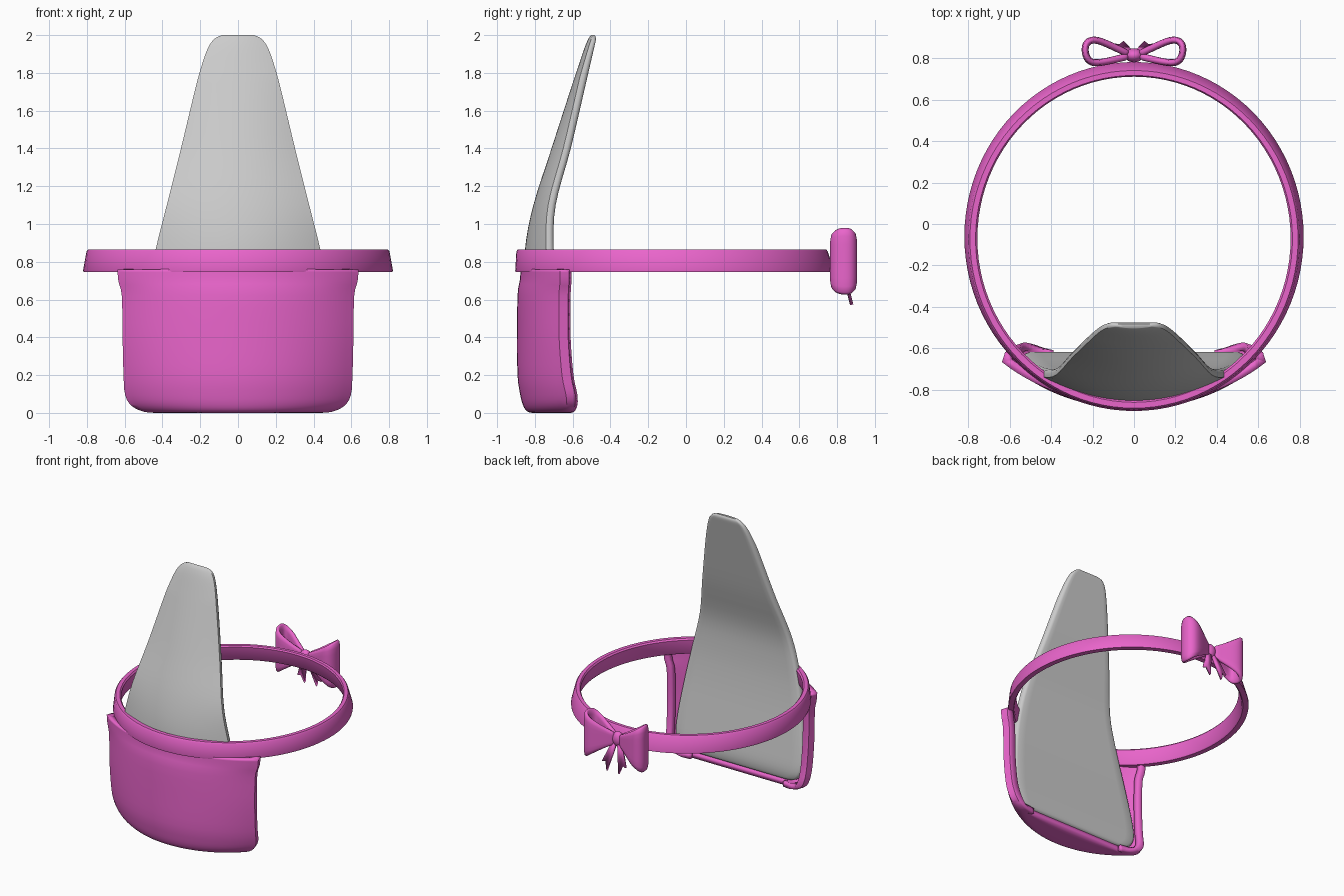
import bpy, bmesh, math

if "Cube" in bpy.data.objects:
    bpy.data.objects.remove(bpy.data.objects["Cube"])

pink = bpy.data.materials.new("pink")
pink.diffuse_color = (0.82, 0.13, 0.60, 1)
pink.use_nodes = True
pink.node_tree.nodes["Principled BSDF"].inputs["Base Color"].default_value = pink.diffuse_color


def finish(name, bm, mat=None, angle=40, thick=0, subdiv=0):
    bmesh.ops.recalc_face_normals(bm, faces=bm.faces)
    me = bpy.data.meshes.new(name)
    bm.to_mesh(me)
    bm.free()
    ob = bpy.data.objects.new(name, me)
    bpy.context.collection.objects.link(ob)
    if mat:
        me.materials.append(mat)
    if thick:
        m = ob.modifiers.new("thickness", 'SOLIDIFY')
        m.thickness, m.offset, m.use_even_offset = thick, 0, True
    if subdiv:
        m = ob.modifiers.new("smooth", 'SUBSURF')
        m.levels = m.render_levels = subdiv
    bpy.ops.object.select_all(action='DESELECT')
    ob.select_set(True)
    bpy.context.view_layer.objects.active = ob
    bpy.ops.object.shade_smooth_by_angle(angle=math.radians(angle))
    return ob


def loft(rows, closed_u=True, closed_v=False, caps=False):
    """Skin a list of point rows with quads."""
    bm = bmesh.new()
    vs = [[bm.verts.new(p) for p in r] for r in rows]
    n, m = len(vs[0]), len(vs)
    for j in range(m if closed_v else m - 1):
        a, b = vs[j], vs[(j + 1) % m]
        for i in range(n if closed_u else n - 1):
            k = (i + 1) % n
            bm.faces.new((a[i], a[k], b[k], b[i]))
    if caps:
        bm.faces.new(vs[0])
        bm.faces.new(vs[-1])
    return bm


def spline(keys, steps):
    """Catmull-Rom refinement of a list of tuples."""
    out = []
    for i in range(len(keys) - 1):
        p = [keys[max(0, min(len(keys) - 1, i + d))] for d in (-1, 0, 1, 2)]
        for s in range(steps):
            t = s / steps
            out.append(tuple(
                b + 0.5 * t * (c - a + t * (2 * a - 5 * b + 4 * c - d + t * (3 * (b - c) + d - a)))
                for a, b, c, d in zip(*p)))
    return out + [keys[-1]]


# Belt: flared oval band, section given as (z, half width, front y, back y)
section = [(.745, .818, -.902, .783), (.755, .82, -.904, .783), (.855, .802, -.898, .75),
           (.866, .793, -.89, .742), (.866, .766, -.862, .718), (.855, .757, -.852, .712),
           (.755, .772, -.862, .735), (.745, .78, -.868, .745)]
rows = []
for z, a, y0, y1 in section:
    rows.append([(a * math.cos(t), (y0 + y1) / 2 + (y1 - y0) / 2 * math.sin(t), z)
                 for t in (math.tau * i / 96 for i in range(96))])
finish("belt", loft(rows, closed_v=True), pink)

# Pocket: curved shell with turned-in side lips and a floor
A = math.radians(47)
keys = [(.76, .615, -.855, -.66), (.70, .61, -.86, -.66), (.62, .592, -.872, -.665),
        (.40, .588, -.874, -.665), (.20, .583, -.872, -.65), (.10, .575, -.858, -.63),
        (.05, .545, -.845, -.627), (.025, .49, -.83, -.635), (.02, .43, -.81, -.645)]
rows = []
for z, w, yf, yb in spline(keys, 3):
    row = []
    for i in range(33):
        a = A * (i / 16 - 1)
        row.append((w * math.sin(a) / math.sin(A),
                    yf + (yb - yf) * (1 - math.cos(a)) / (1 - math.cos(A)), z))
    x, y, _ = row[-1]
    lip = [(x - .008, y + .025, z), (x - .04, y + .035, z)]
    rows.append([(-p[0], p[1], z) for p in reversed(lip)] + row + lip)
last = rows[-1]
for f in (.35, .7, 1):
    rows.append([(x, y + (-.635 - y) * f, z) for x, y, z in last])
finish("pocket", loft(rows, closed_u=False), pink, 45, thick=.04)

# Blade: (z, half width, front y, back y), convex front and flat back
keys = [(.045, .40, -.74, -.64), (.065, .48, -.78, -.625), (.14, .53, -.82, -.62),
        (.30, .53, -.845, -.64), (.60, .49, -.855, -.68), (.86, .437, -.853, -.70),
        (1.1, .377, -.808, -.69), (1.4, .302, -.712, -.61), (1.7, .23, -.615, -.54),
        (1.83, .195, -.572, -.51), (1.93, .16, -.538, -.487), (1.98, .125, -.517, -.477),
        (2.0, .085, -.503, -.484)]
rows = []
for z, w, yf, yb in spline(keys, 4):
    e = min(.04, (yb - yf) * .6)
    front = [(w * u, yf + (yb - e - yf) * u * u, z) for u in (i / 12 - 1 for i in range(25))]
    edge = [(w, yb - e * .5, z), (w - e * .2, yb - e * .15, z)]
    back = [((w - e * .6) * (1 - i / 8), yb, z) for i in range(17)]
    rows.append(front + edge + back + [(-p[0], p[1], z) for p in reversed(edge)])
finish("blade", loft(rows, caps=True), None, 60)

# Bow loops: teardrop ribbons that grow taller away from the knot
path = [(.025, .822), (.09, .852), (.16, .883), (.205, .889), (.233, .868), (.235, .825),
        (.218, .79), (.18, .778), (.10, .793), (.025, .812)]
for side, label in ((-1, "left"), (1, "right")):
    rows = []
    for v in (-1, -.5, 0, .5, 1):
        rows.append([(side * x, y, .803 + v * (.035 + .145 * (x / .235) ** 1.2))
                     for x, y in spline(path, 2)])
    finish("bow_loop_" + label, loft(rows, closed_u=False), pink, 60, thick=.034, subdiv=1)

    # Bow tail with a forked end
    bm = bmesh.new()
    tail = [(.0, .80), (.03, .80), (.10, .625), (.07, .635), (.05, .572), (.02, .70)]
    bm.faces.new([bm.verts.new((side * x, .82 + (.8 - z) * .25, z)) for x, z in tail])
    finish("bow_tail_" + label, bm, pink, 30, thick=.018)

# Bow knot
bm = bmesh.new()
bmesh.ops.create_uvsphere(bm, u_segments=24, v_segments=16, radius=1)
for v in bm.verts:
    v.co = (v.co.x * .044, v.co.y * .034 + .815, v.co.z * .055 + .803)
finish("bow_knot", bm, pink, 60)
